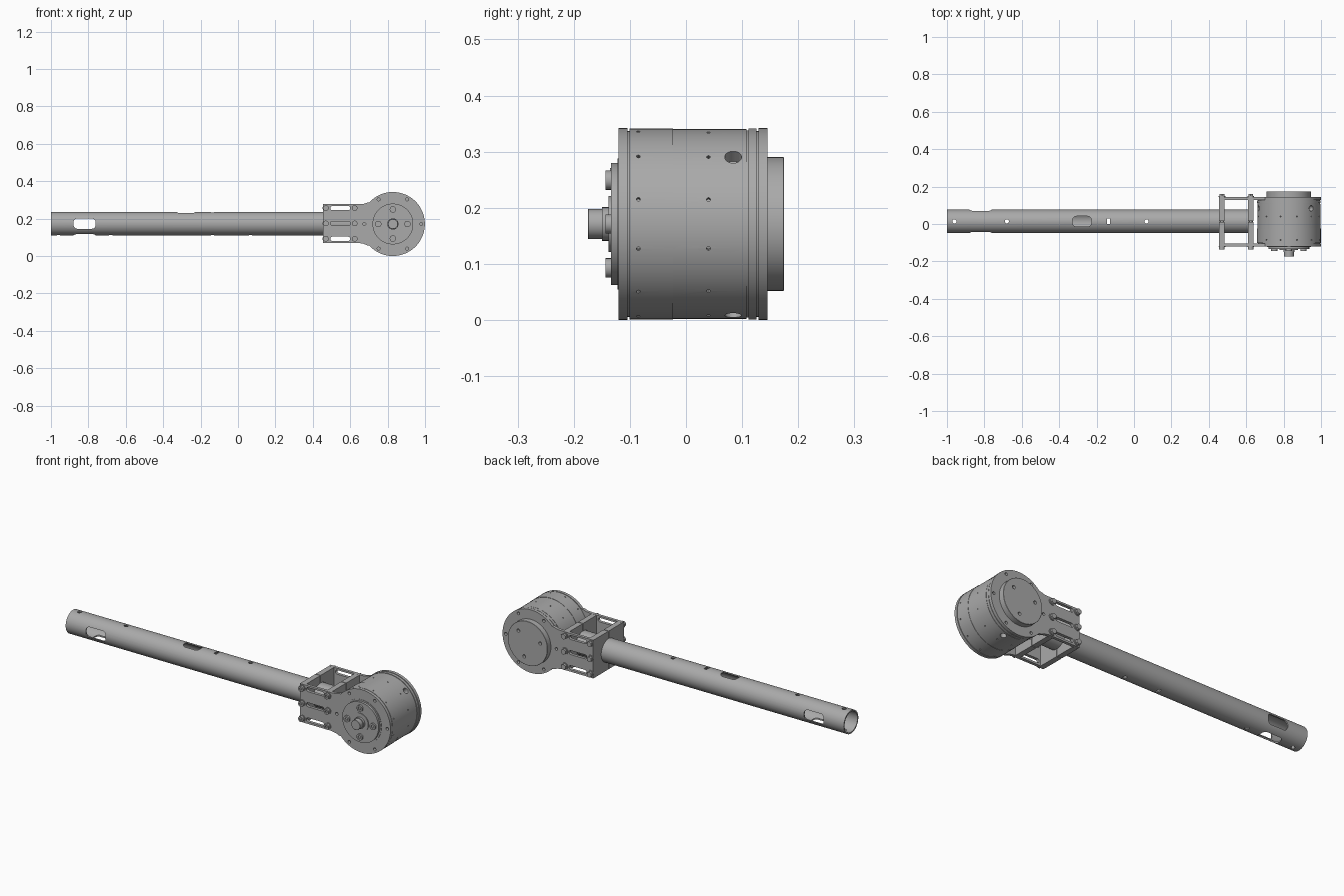
import bpy
import bmesh
from math import cos, sin, pi, radians
from mathutils import Matrix, Vector

cube = bpy.data.objects.get("Cube")
if cube:
    bpy.data.objects.remove(cube)

grey = bpy.data.materials.new("Machined grey")
grey.use_nodes = True
GREY = (0.40, 0.40, 0.40, 1)
grey.diffuse_color = GREY
grey.node_tree.nodes["Principled BSDF"].inputs["Base Color"].default_value = GREY

MX, MZ, MR = 0.828, 0.171, 0.171      # motor axis and radius
TY, TZ, TR = 0.014, 0.173, 0.0625     # tube axis and radius
FRONT, BACK, THICK = -0.12, 0.145, 0.016
BOLT_X, BOLT_Z = (0.47, 0.624), (0.092, 0.174, 0.256)
AXES = {"x": Vector((1, 0, 0)), "y": Vector((0, 1, 0)), "z": Vector((0, 0, 1))}


def finish(bm, name, angle=30):
    bmesh.ops.recalc_face_normals(bm, faces=bm.faces)
    mesh = bpy.data.meshes.new(name)
    bm.to_mesh(mesh)
    bm.free()
    mesh.materials.append(grey)
    ob = bpy.data.objects.new(name, mesh)
    bpy.context.collection.objects.link(ob)
    smooth(ob, angle)
    return ob


def smooth(ob, angle=30):
    bpy.ops.object.select_all(action="DESELECT")
    ob.select_set(True)
    bpy.context.view_layer.objects.active = ob
    bpy.ops.object.shade_smooth_by_angle(angle=radians(angle))


def rod(bm, center, axis, radius, length, sides=24):
    """Capped cylinder centred on a point, along any axis."""
    turn = Vector((0, 0, 1)).rotation_difference(Vector(axis)).to_matrix().to_4x4()
    bmesh.ops.create_cone(bm, cap_ends=True, segments=sides, radius1=radius, radius2=radius,
                          depth=length, matrix=Matrix.Translation(center) @ turn)


def box(bm, center, size):
    bmesh.ops.create_cube(bm, size=1, matrix=Matrix.Translation(center) @ Matrix.Diagonal((*size, 1)))


def prism(bm, points, vector):
    """Extrude a closed outline of 3D points."""
    face = bm.faces.new([bm.verts.new(p) for p in points])
    new = bmesh.ops.extrude_face_region(bm, geom=[face], use_keep_orig=True)["geom"]
    bmesh.ops.translate(bm, verts=[v for v in new if isinstance(v, bmesh.types.BMVert)], vec=vector)


def slot(bm, center, along, across, length, width, corner, vector):
    """Rounded rectangular cutter."""
    u, v = AXES[along], AXES[across]
    points = []
    for k, (su, sv) in enumerate(((1, 1), (-1, 1), (-1, -1), (1, -1))):
        for i in range(7):
            a = (k + i / 6) * pi / 2
            points.append(Vector(center) + u * (su * (length / 2 - corner) + corner * cos(a))
                          + v * (sv * (width / 2 - corner) + corner * sin(a)))
    prism(bm, points, vector)


def lathe(name, profile, sides=96):
    """Turn (radius, y) points around the motor axis."""
    bm = bmesh.new()
    verts = [bm.verts.new((MX + r, y, MZ)) for r, y in profile]
    edges = [bm.edges.new(pair) for pair in zip(verts, verts[1:])]
    bmesh.ops.spin(bm, geom=verts + edges, cent=(MX, 0, MZ), axis=(0, 1, 0),
                   angle=2 * pi, steps=sides, use_merge=True)
    bmesh.ops.remove_doubles(bm, verts=bm.verts, dist=0.00005)
    return finish(bm, name)


def cut(ob, bm, name):
    """Subtract the cutter mesh and discard it."""
    cutter = finish(bm, name)
    cutter.hide_render = True
    mod = ob.modifiers.new("Cut", "BOOLEAN")
    mod.operation, mod.solver, mod.object = "DIFFERENCE", "EXACT", cutter
    mod.use_self = True
    bpy.context.view_layer.objects.active = ob
    bpy.ops.object.modifier_apply(modifier=mod.name)
    bpy.data.objects.remove(cutter)
    smooth(ob)


def around(radius, count, start=0):
    for i in range(count):
        a = radians(start) + 2 * pi * i / count
        yield MX + radius * cos(a), MZ + radius * sin(a)


# Hollow arm tube with its slots and drilled holes
bm = bmesh.new()
rod(bm, (-0.1825, TY, TZ), AXES["x"], TR, 1.635, 64)
tube = finish(bm, "arm_tube")
bm = bmesh.new()
rod(bm, (-0.18, TY, TZ), AXES["x"], TR - 0.007, 2, 64)
cut(tube, bm, "bore_cutter")
bm = bmesh.new()
slot(bm, (-0.82, -0.1, TZ), "x", "z", 0.118, 0.055, 0.02, (0, 0.25, 0))
cut(tube, bm, "side_slot_cutter")
bm = bmesh.new()
slot(bm, (-0.82, TY, 0.05), "x", "y", 0.118, 0.055, 0.02, (0, 0, 0.1))
slot(bm, (-0.278, TY, 0.2), "x", "y", 0.1, 0.055, 0.02, (0, 0, 0.1))
box(bm, (-0.136, TY, TZ), (0.016, 0.03, 0.3))
for x in (-0.96, -0.68, 0.067):
    rod(bm, (x, TY, TZ), AXES["z"], 0.011, 0.3)
cut(tube, bm, "hole_cutter")

# Split clamp blocks around the tube
inner_front, inner_back = FRONT + THICK, BACK - THICK
for label, x in zip(("outer", "inner"), BOLT_X):
    for side, y0, y1 in (("front", inner_front, TY - 0.002), ("back", TY + 0.002, inner_back)):
        bm = bmesh.new()
        box(bm, (x, (y0 + y1) / 2, TZ), (0.03, y1 - y0, 0.207))
        block = finish(bm, f"{label}_clamp_{side}")
        bm = bmesh.new()
        rod(bm, (x, TY, TZ), AXES["x"], TR + 0.0005, 0.1, 64)
        cut(block, bm, "clamp_bore_cutter")

# Front and back plates: a round flange with a slotted tab
for label, y in (("front", FRONT), ("back", inner_back)):
    outline = [(0.455, 0.07), (0.645, 0.07), (0.672, 0.065), (0.69, 0.057)]
    half = [(x, MZ - 0.0025 + s * 0.1035) for x, s in ((0.645, 1), (0.455, 1))]
    arc = [radians(-138 + 276 * i / 72) for i in range(73)]
    outline += [(MX + MR * cos(a), MZ + MR * sin(a)) for a in arc]
    outline += [(0.69, 2 * MZ - 0.057), (0.672, 0.279), (0.645, 0.277), (0.455, 0.277)]
    bm = bmesh.new()
    prism(bm, [(x, y, z) for x, z in outline], (0, THICK, 0))
    plate = finish(bm, f"{label}_plate")
    bm = bmesh.new()
    for z in BOLT_Z:
        slot(bm, (0.547, y - 0.02, z), "x", "z", 0.106, 0.022, 0.01, (0, 0.06, 0))
    for x, z in around(0.152, 6):
        rod(bm, (x, y + THICK / 2, z), AXES["y"], 0.008, 0.06, 16)
    cut(plate, bm, "plate_cutter")

# Through bolts with round heads, sockets in front and washers on both sides
for i, x in enumerate(BOLT_X):
    for j, z in enumerate(BOLT_Z):
        bm = bmesh.new()
        rod(bm, (x, 0.0125, z), AXES["y"], 0.009, 0.27, 16)
        for y, s in ((FRONT, -1), (BACK, 1)):
            rod(bm, (x, y + s * 0.002, z), AXES["y"], 0.018, 0.004)
            rod(bm, (x, y + s * 0.0095, z), AXES["y"], 0.015, 0.012, 24 if s < 0 else 6)
        bolt = finish(bm, f"clamp_bolt_{i + 1}_{j + 1}")
        bm = bmesh.new()
        rod(bm, (x, FRONT - 0.0155, z), AXES["y"], 0.007, 0.012, 6)
        cut(bolt, bm, "socket_cutter")

# Motor housing with seam grooves and three radial holes
body = lathe("motor_housing", [
    (0, -0.104), (0.166, -0.104), (0.166, -0.101), (0.1705, -0.101), (0.1705, -0.023),
    (0.169, -0.023), (0.169, 0.108), (0.167, 0.108), (0.167, 0.111), (0.170, 0.111),
    (0.170, 0.126), (0.166, 0.126), (0.166, 0.129), (0, 0.129)])
bm = bmesh.new()
for x, z in around(0.168, 3, 45):
    rod(bm, (x, 0.084, z), (x - MX, 0, z - MZ), 0.015, 0.05)
for y in (-0.085, 0.04):
    for x, z in around(0.169, 12, 15):
        rod(bm, (x, y, z), (x - MX, 0, z - MZ), 0.0035, 0.02, 8)
cut(body, bm, "radial_hole_cutter")

# Rear boss with three screw holes
boss = lathe("rear_boss", [(0, 0.14), (0.119, 0.14), (0.119, 0.174), (0.118, 0.175), (0, 0.175)])
bm = bmesh.new()
for x, z in around(0.078, 3, 45):
    rod(bm, (x, 0.175, z), AXES["y"], 0.009, 0.03, 16)
cut(boss, bm, "boss_hole_cutter")

# Front output disc, raised hub and stepped shaft
lathe("output_disc", [(0, -0.115), (0.117, -0.115), (0.117, -0.122), (0.109, -0.122),
                      (0.109, -0.134), (0, -0.134)])
lathe("output_hub", [(0, -0.13), (0.05, -0.13), (0.05, -0.138), (0, -0.138)], 48)
lathe("output_shaft", [(0, -0.13), (0.03, -0.13), (0.03, -0.15), (0.0265, -0.15),
                       (0.0265, -0.174), (0.0255, -0.175), (0, -0.175)], 48)

# Four socket screws on the output disc
for i, (x, z) in enumerate(around(0.078, 4)):
    bm = bmesh.new()
    rod(bm, (x, -0.137, z), AXES["y"], 0.017, 0.013)
    screw = finish(bm, f"disc_screw_{i + 1}")
    bm = bmesh.new()
    rod(bm, (x, -0.1435, z), AXES["y"], 0.009, 0.012, 6)
    cut(screw, bm, "socket_cutter")
